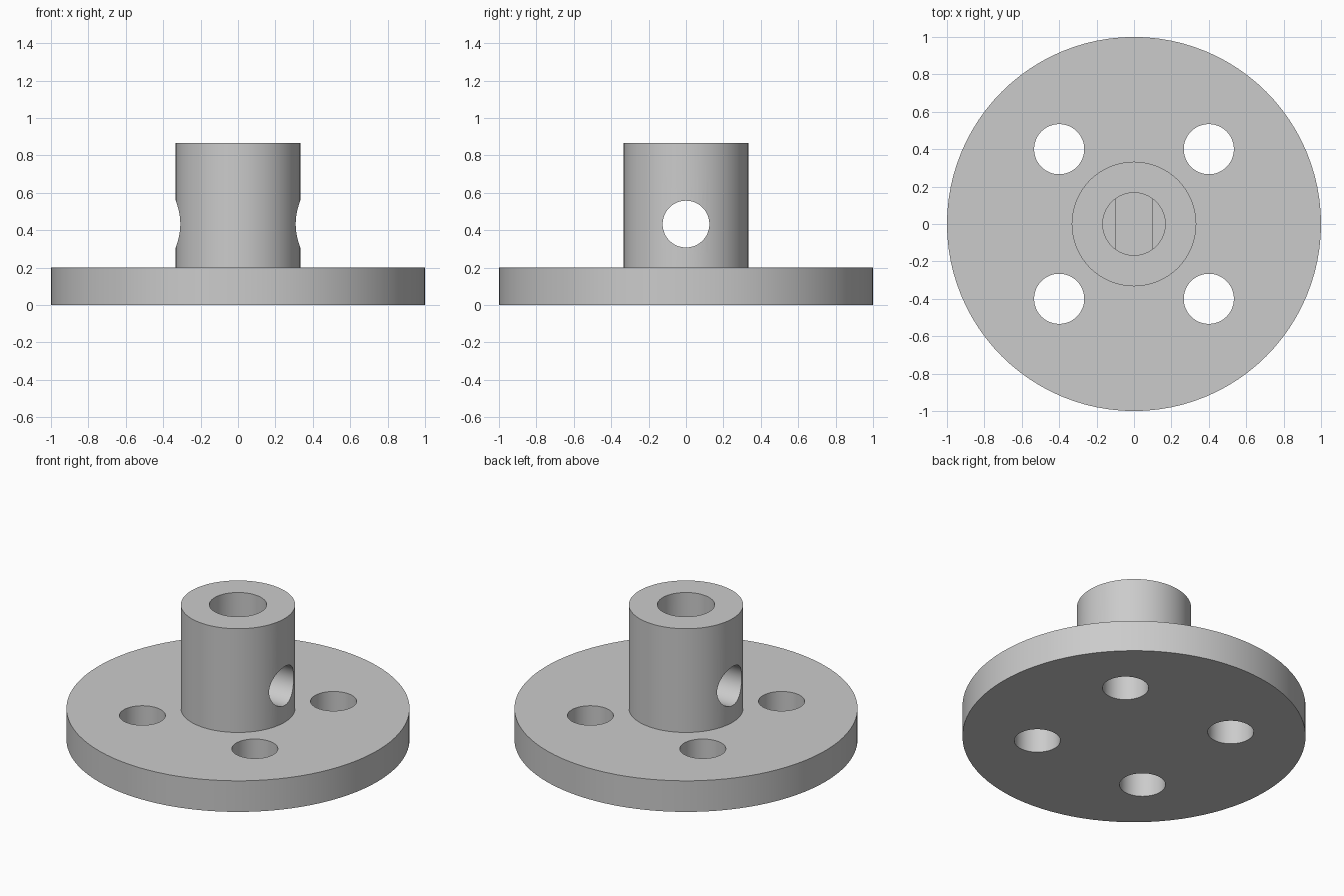
import bpy
from math import pi

if "Cube" in bpy.data.objects:
    bpy.data.objects.remove(bpy.data.objects["Cube"], do_unlink=True)

SEGMENTS = 96
FLANGE_TOP, HUB_TOP = 0.2, 0.867
BORE_RADIUS = 0.167

grey = bpy.data.materials.new("plain grey")
grey.use_nodes = True
grey.diffuse_color = (0.6, 0.6, 0.6, 1)
grey.node_tree.nodes["Principled BSDF"].inputs["Base Color"].default_value = grey.diffuse_color


def cylinder(name, radius, low, high, x=0, y=0):
    bpy.ops.mesh.primitive_cylinder_add(
        vertices=SEGMENTS, radius=radius, depth=high - low,
        location=(x, y, (low + high) / 2))
    obj = bpy.context.object
    obj.name = name
    obj.data.materials.append(grey)
    return obj


def combine(target, tool, operation):
    """Apply a boolean to the target and discard the tool."""
    bpy.context.view_layer.objects.active = target
    mod = target.modifiers.new("combine", "BOOLEAN")
    mod.operation, mod.solver, mod.object = operation, "EXACT", tool
    bpy.ops.object.modifier_apply(modifier=mod.name)
    bpy.data.objects.remove(tool, do_unlink=True)


# Round flange with the hub fused on top
body = cylinder("flanged_hub", 1, 0, FLANGE_TOP)
combine(body, cylinder("hub", 0.333, 0.1, HUB_TOP), "UNION")

# Four bolt holes through the flange
for x in (-0.4, 0.4):
    for y in (-0.4, 0.4):
        combine(body, cylinder("bolt_hole", 0.134, -0.1, 0.3, x, y), "DIFFERENCE")

# Round shaft bore, ending in a blind seat with two flats
combine(body, cylinder("shaft_bore", BORE_RADIUS, FLANGE_TOP + 0.02, 1), "DIFFERENCE")
seat = cylinder("shaft_seat", BORE_RADIUS, 0.1, 0.3)
bpy.ops.mesh.primitive_cube_add(size=1, location=(0, 0, 0.2))
slab = bpy.context.object
slab.scale = (0.2, 1, 1)
combine(seat, slab, "INTERSECT")
combine(body, seat, "DIFFERENCE")

# Cross hole running sideways through the hub
cross = cylinder("cross_hole", 0.125, -0.067, 0.933)
cross.rotation_euler.y = pi / 2
combine(body, cross, "DIFFERENCE")

# Smooth round walls with crisp rims
bpy.ops.object.select_all(action="DESELECT")
body.select_set(True)
bpy.context.view_layer.objects.active = body
bpy.ops.object.shade_smooth_by_angle(angle=pi / 6)
